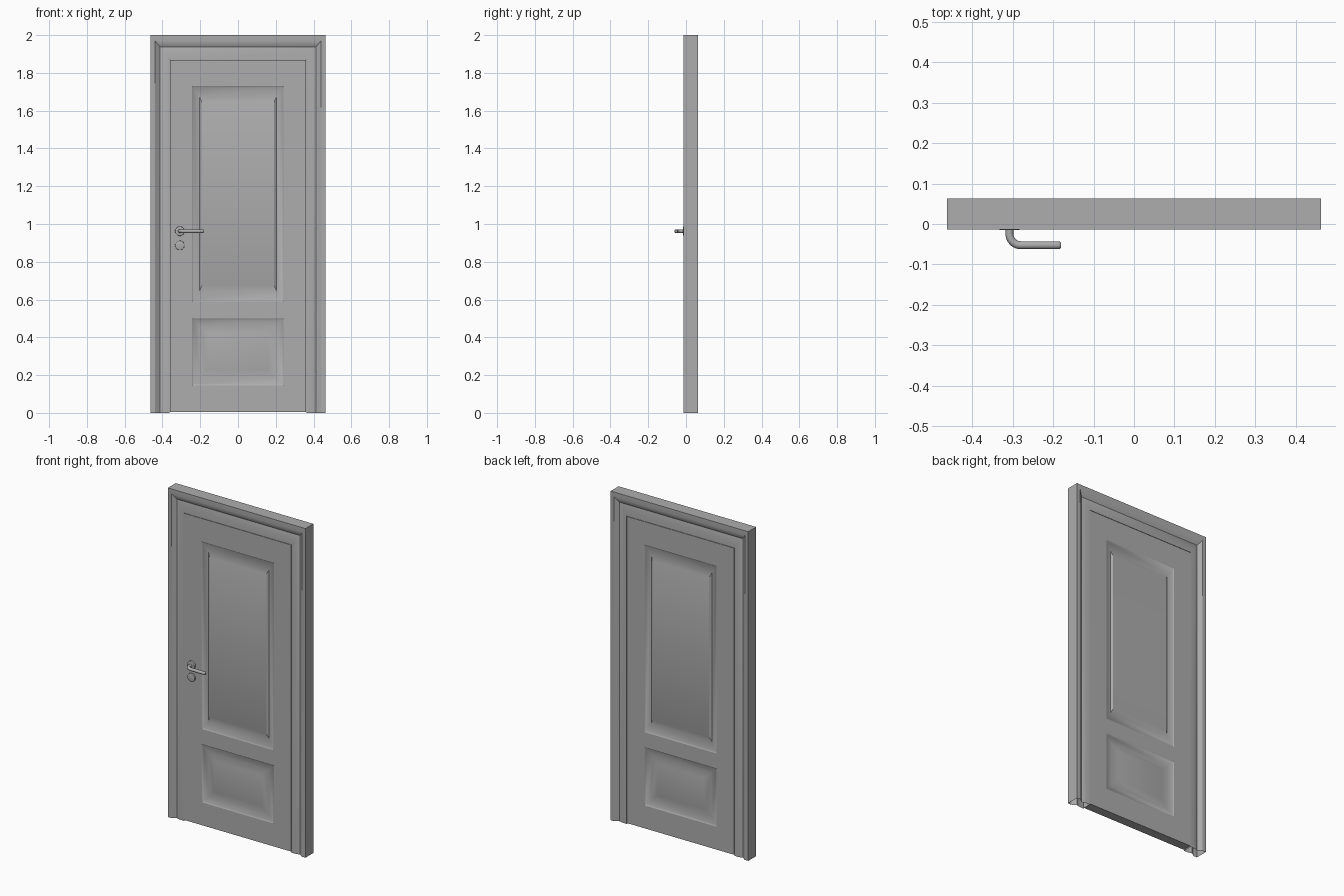
import bpy, bmesh, math
from mathutils import Matrix

if "Cube" in bpy.data.objects:
    bpy.data.objects.remove(bpy.data.objects["Cube"])

YC = 0.025          # middle of the door thickness
grey = bpy.data.materials.new("dark_grey")
grey.diffuse_color = (0.42, 0.42, 0.42, 1)
grey.use_nodes = True
grey.node_tree.nodes["Principled BSDF"].inputs["Base Color"].default_value = grey.diffuse_color


def finish(bm, name, angle=30):
    bmesh.ops.remove_doubles(bm, verts=bm.verts, dist=1e-5)
    bmesh.ops.recalc_face_normals(bm, faces=bm.faces)
    me = bpy.data.meshes.new(name)
    bm.to_mesh(me)
    bm.free()
    ob = bpy.data.objects.new(name, me)
    bpy.context.collection.objects.link(ob)
    smooth(ob, angle)
    return ob


def smooth(ob, angle=30):
    ob.data.materials.append(grey)
    bpy.ops.object.select_all(action='DESELECT')
    bpy.context.view_layer.objects.active = ob
    ob.select_set(True)
    bpy.ops.object.shade_smooth_by_angle(angle=math.radians(angle))


# Door frame: moulded profile swept around a mitred U, open at the floor
half = [(0.0, 0.028), (0.3, 0.027), (0.44, 0.0235), (0.52, 0.0205),
        (0.77, 0.038), (1.0, 0.038)]
profile = [(t, -d) for t, d in half] + [(t, d) for t, d in reversed(half)]
bm = bmesh.new()
rings = []
for sx, top in ((-1, 0), (-1, 1), (1, 1), (1, 0)):
    rings.append([bm.verts.new((sx * (0.3615 + 0.101 * t), YC + d,
                                (1.871 + 0.129 * t) * top)) for t, d in profile])
n = len(profile)
for a, b in zip(rings, rings[1:]):
    for i in range(n):
        j = (i + 1) % n
        bm.faces.new((a[i], a[j], b[j], b[i]))
finish(bm, "door_frame")

# Door leaf: both faces carry two raised-and-fielded panels
W, D = 0.3595, 0.028
xs = [-W, -0.243, 0.243, W]
zs = [0.006, 0.145, 0.50, 0.59, 1.73, 1.869]
# Inset in x, inset in z, depth below the door face
panels = {1: [(0, 0, 0), (0.007, 0.008, 0.005), (0.043, 0.045, 0.011), (0.085, 0.082, 0.003)],
          3: [(0, 0, 0), (0.007, 0.009, 0.005), (0.04, 0.058, 0.011), (0.052, 0.085, 0.003)]}
bm = bmesh.new()


def rect(x0, x1, z0, z1, y):
    return [bm.verts.new(p) for p in ((x0, y, z0), (x1, y, z0), (x1, y, z1), (x0, y, z1))]


for s in (-1, 1):
    for i in range(3):
        for j in range(5):
            cell = (xs[i], xs[i + 1], zs[j], zs[j + 1])
            if i == 1 and j in panels:
                loops = [rect(cell[0] + dx, cell[1] - dx, cell[2] + dz, cell[3] - dz,
                              YC + s * (D - dep)) for dx, dz, dep in panels[j]]
                for a, b in zip(loops, loops[1:]):
                    for k in range(4):
                        m = (k + 1) % 4
                        bm.faces.new((a[k], a[m], b[m], b[k]))
                bm.faces.new(loops[-1])
            else:
                bm.faces.new(rect(*cell, YC + s * D))
bmesh.ops.remove_doubles(bm, verts=bm.verts, dist=1e-5)
bmesh.ops.bridge_loops(bm, edges=[e for e in bm.edges if e.is_boundary])
finish(bm, "door_leaf", 28)

# Round plates for the lever and the lock
HX, HZ, FACE = -0.308, 0.962, YC - D


def disc(name, z, r, depth):
    bm = bmesh.new()
    bmesh.ops.create_cone(bm, cap_ends=True, segments=32, radius1=r, radius2=r, depth=depth,
                          matrix=Matrix.Translation((HX, FACE - depth / 2, z))
                          @ Matrix.Rotation(math.pi / 2, 4, 'X'))
    rim = [e for e in bm.edges if all(v.co.y < FACE - depth / 2 for v in e.verts)]
    bmesh.ops.bevel(bm, geom=rim, offset=0.002, segments=2, affect='EDGES', profile=0.5)
    return finish(bm, name, 40)


disc("handle_plate", HZ, 0.025, 0.012)
disc("lock_plate", 0.887, 0.025, 0.009)

# Lever: round bar with a quarter-circle bend and softened tip
R, Y = 0.028, -0.0525
path = [(HX, FACE, 1)]
for k in range(9):
    a = math.pi / 2 * k / 8
    path.append((HX + R * (1 - math.cos(a)), Y + R * (1 - math.sin(a)), 1))
path += [(-0.19, Y, 1), (-0.184, Y, 0.92), (-0.181, Y, 0.7)]
cu = bpy.data.curves.new("lever_handle", 'CURVE')
cu.dimensions = '3D'
cu.bevel_depth = 0.0098
cu.bevel_resolution = 4
cu.use_fill_caps = True
sp = cu.splines.new('POLY')
sp.points.add(len(path) - 1)
for p, (x, y, r) in zip(sp.points, path):
    p.co = (x, y, HZ, 1)
    p.radius = r
lever = bpy.data.objects.new("lever_handle", cu)
bpy.context.collection.objects.link(lever)
bpy.ops.object.select_all(action='DESELECT')
bpy.context.view_layer.objects.active = lever
lever.select_set(True)
bpy.ops.object.convert(target='MESH')
smooth(bpy.context.view_layer.objects.active, 40)
